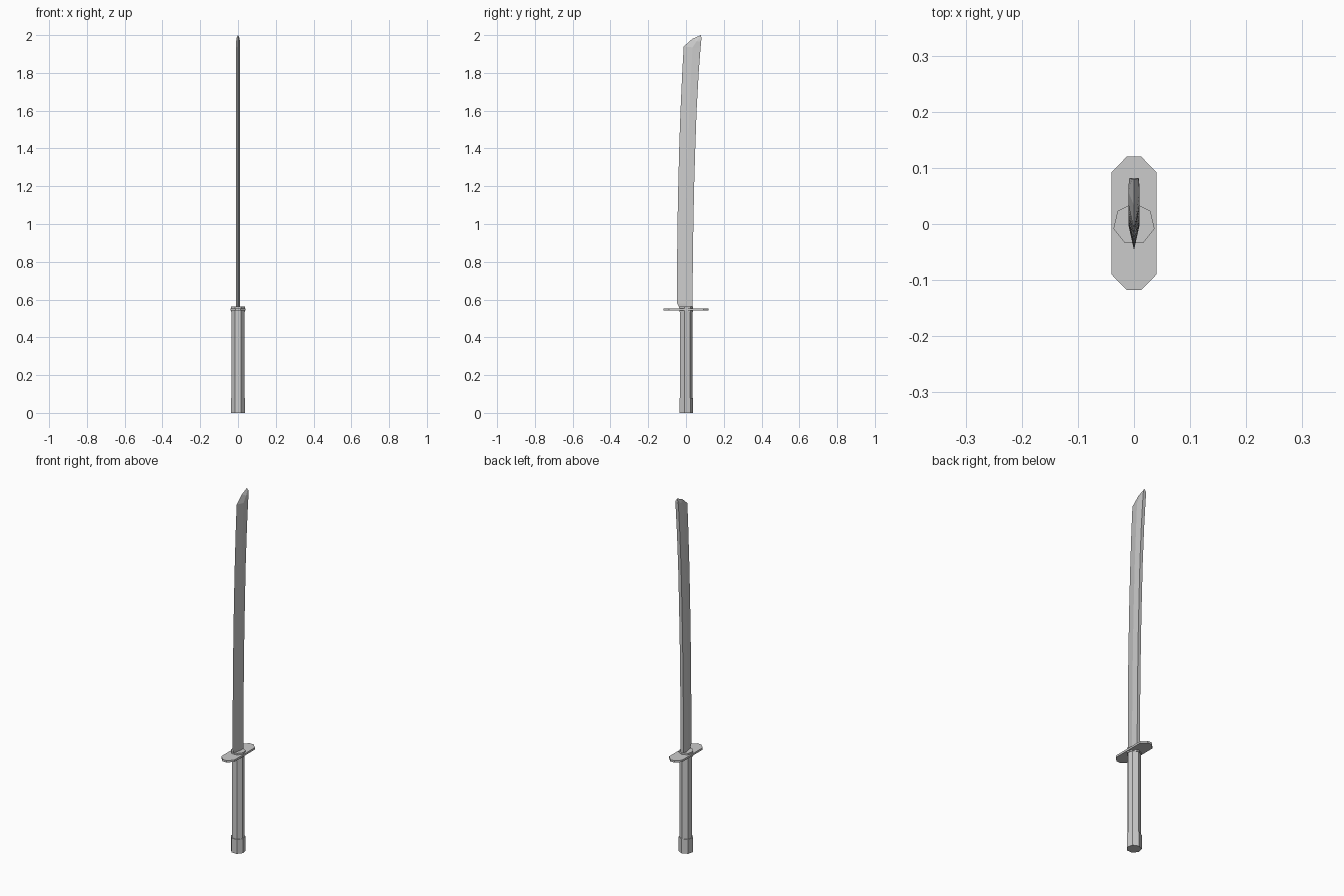
import bpy, bmesh, math

if "Cube" in bpy.data.objects:
    bpy.data.objects.remove(bpy.data.objects["Cube"])


def loft(name, rings):
    """Skin matching closed rings of points and cap both ends."""
    bm = bmesh.new()
    rows = [[bm.verts.new(p) for p in ring] for ring in rings]
    n = len(rows[0])
    for a, b in zip(rows, rows[1:]):
        for i in range(n):
            j = (i + 1) % n
            bm.faces.new((a[i], a[j], b[j], b[i]))
    bm.faces.new(rows[0][::-1])
    bm.faces.new(rows[-1])
    bmesh.ops.recalc_face_normals(bm, faces=bm.faces)
    mesh = bpy.data.meshes.new(name)
    bm.to_mesh(mesh)
    bm.free()
    obj = bpy.data.objects.new(name, mesh)
    bpy.context.collection.objects.link(obj)
    return obj


def prism(name, outline, z0, z1):
    return loft(name, [[(x, y, z) for x, y in outline] for z in (z0, z1)])


def heptagon(r):
    return [(r * math.sin(k * math.tau / 7), r * math.cos(k * math.tau / 7)) for k in range(7)]


# Seven-sided handle parts
prism("grip", heptagon(0.034), 0.06, 0.55)
prism("pommel", heptagon(0.038), 0.0, 0.08)
prism("lower_collar", heptagon(0.0375), 0.535, 0.545)
prism("upper_collar", heptagon(0.0375), 0.545, 0.562)

# Chamfered guard plate
prism("guard", [(0.013, 0.12), (0.04, 0.092), (0.04, -0.09), (0.013, -0.118),
                (-0.013, -0.118), (-0.04, -0.09), (-0.04, 0.092), (-0.013, 0.12)], 0.542, 0.553)


# Curved blade: sharp edge at -y, flat spine at +y
def section(edge, mid, back, w=0.01, wb=0.009):
    (ey, ez), (my, mz), (by, bz) = edge, mid, back
    return [(0, ey, ez), (w, my, mz), (wb, by, bz), (-wb, by, bz), (-w, my, mz)]


body = [(0.555, -0.034, 0.034), (0.58, -0.047, 0.035), (0.8, -0.047, 0.036),
        (1.0, -0.045, 0.039), (1.2, -0.041, 0.043), (1.4, -0.036, 0.049),
        (1.6, -0.029, 0.056), (1.8, -0.020, 0.067)]
rings = [section((e, z), (e + 0.55 * (b - e), z), (b, z)) for z, e, b in body]
rings.append(section((-0.012, 1.94), (0.035, 1.935), (0.077, 1.93)))
rings.append(section((0.033, 1.98), (0.057, 1.968), (0.080, 1.965)))
rings.append(section((0.079, 2.0), (0.080, 1.993), (0.082, 1.985), 0.004, 0.008))
loft("blade", rings)
